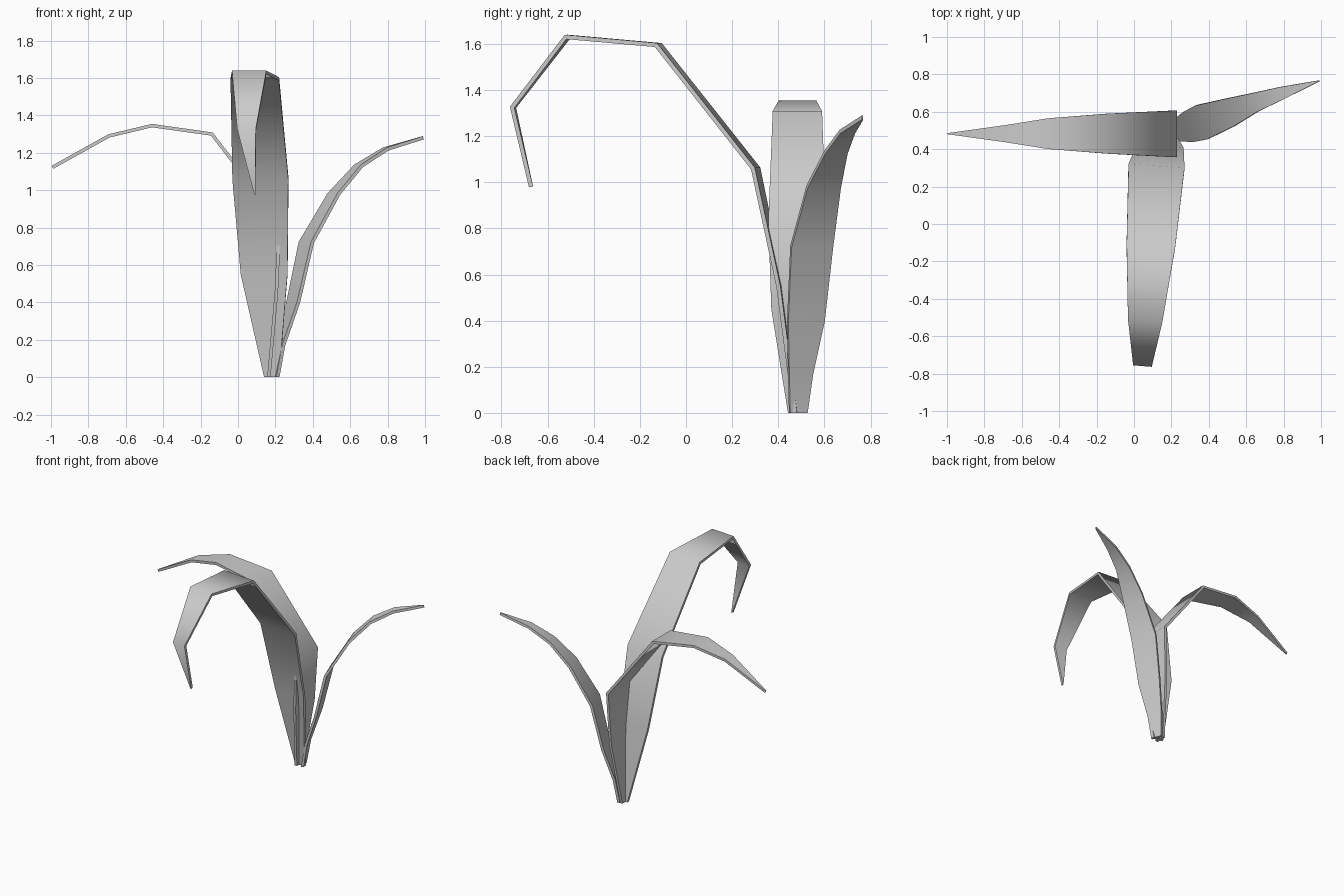
import bpy, bmesh, math
from mathutils import Vector

if "Cube" in bpy.data.objects:
    bpy.data.objects.remove(bpy.data.objects["Cube"])

THICK = 0.018


def leaf(name, heading, nodes):
    """Thin strip leaf: nodes are (x, y, z, half width); the last one is the tip."""
    a = math.radians(heading)
    across = Vector((-math.sin(a), math.cos(a), 0))
    bm = bmesh.new()
    prev = None
    for x, y, z, w in nodes:
        c = Vector((x, y, z))
        pair = (bm.verts.new(c - across * w), bm.verts.new(c + across * w))
        if prev:
            bm.faces.new((prev[0], pair[0], pair[1], prev[1]))
        prev = pair
    me = bpy.data.meshes.new(name)
    bm.to_mesh(me)
    bm.free()
    ob = bpy.data.objects.new(name, me)
    bpy.context.collection.objects.link(ob)
    mod = ob.modifiers.new("thickness", 'SOLIDIFY')
    mod.thickness = THICK
    mod.offset = 0
    mod.use_even_offset = True
    bpy.ops.object.select_all(action='DESELECT')
    ob.select_set(True)
    bpy.context.view_layer.objects.active = ob
    bpy.ops.object.modifier_apply(modifier=mod.name)
    # keep the cut base flat on the ground
    for v in ob.data.vertices:
        if v.co.z < 0.02:
            v.co.z = 0
    bpy.ops.object.shade_smooth_by_angle(angle=math.radians(60))
    return ob


# Tall leaf drooping to the front
leaf("front_leaf", -94.5, [
    (0.18, 0.475, 0, 0.04), (0.14, 0.41, 0.55, 0.125), (0.12, 0.302, 1.06, 0.15),
    (0.09, -0.12, 1.595, 0.13), (0.06, -0.515, 1.63, 0.092),
    (0.046, -0.75, 1.325, 0.05), (0.09, -0.672, 0.98, 0.003)])

# Leaf rising upright, then arching to the left
leaf("left_leaf", 180, [
    (0.165, 0.482, 0, 0.04), (0.205, 0.482, 0.45, 0.112), (0.222, 0.482, 0.83, 0.125),
    (-0.14, 0.483, 1.3, 0.107), (-0.46, 0.483, 1.345, 0.082),
    (-0.69, 0.483, 1.29, 0.045), (-0.992, 0.483, 1.122, 0.003)])

# Leaf curving out to the right and back
leaf("right_leaf", 20, [
    (0.2, 0.487, 0, 0.04), (0.225, 0.497, 0.17, 0.055), (0.295, 0.52, 0.4, 0.084),
    (0.365, 0.545, 0.72, 0.096), (0.513, 0.597, 0.98, 0.077),
    (0.645, 0.65, 1.13, 0.052), (0.79, 0.7, 1.22, 0.034), (0.99, 0.765, 1.28, 0.003)])
